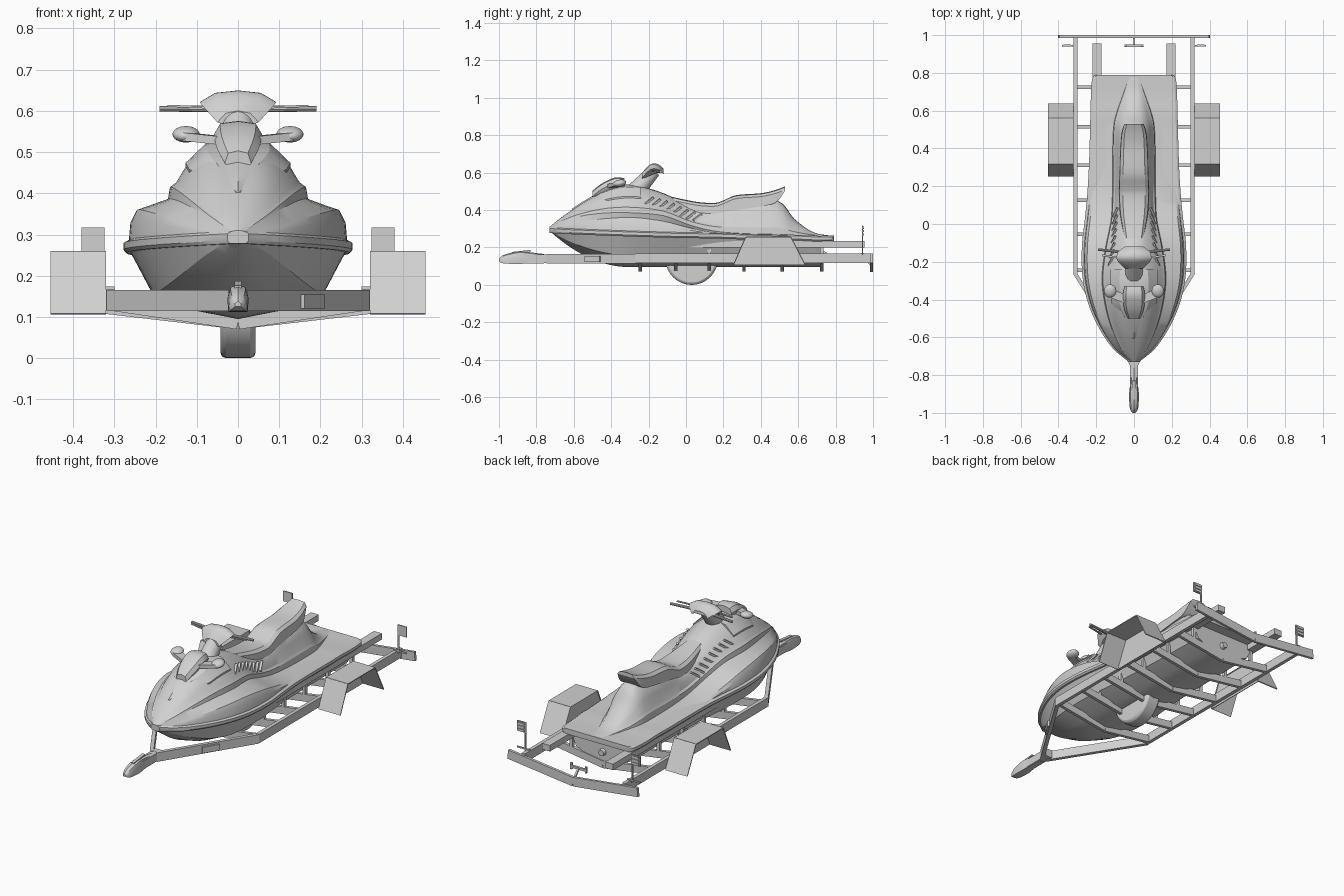
import bpy, bmesh, math
from mathutils import Vector, Matrix

if "Cube" in bpy.data.objects:
    bpy.data.objects.remove(bpy.data.objects["Cube"], do_unlink=True)

grey = bpy.data.materials.new("plain grey")
grey.use_nodes = True
tint = (0.64, 0.64, 0.64, 1)
grey.diffuse_color = tint
grey.node_tree.nodes["Principled BSDF"].inputs["Base Color"].default_value = tint


def finish(name, bm, smooth=True):
    bmesh.ops.recalc_face_normals(bm, faces=bm.faces)
    mesh = bpy.data.meshes.new(name)
    bm.to_mesh(mesh)
    bm.free()
    mesh.materials.append(grey)
    ob = bpy.data.objects.new(name, mesh)
    bpy.context.collection.objects.link(ob)
    if smooth:
        bpy.ops.object.select_all(action='DESELECT')
        ob.select_set(True)
        bpy.context.view_layer.objects.active = ob
        bpy.ops.object.shade_smooth_by_angle(angle=math.radians(28))
    return ob


def spline(rows, steps):
    """Smooth in-between rows through the given stations."""
    out = []
    for i in range(len(rows) - 1):
        a, b = rows[max(i - 1, 0)], rows[i]
        c, d = rows[i + 1], rows[min(i + 2, len(rows) - 1)]
        for k in range(steps):
            t = k / steps
            out.append([q + t / 2 * (r - p + t * (2 * p - 5 * q + 4 * r - s + t * (3 * (q - r) + s - p)))
                        for p, q, r, s in zip(a, b, c, d)])
    return out + [list(rows[-1])]


def loft(name, stations, profile):
    """Skin symmetric cross-sections; profile gives (x, z) from bottom centre to top centre."""
    bm = bmesh.new()
    rings = []
    for row in stations:
        half = profile(row)
        ring = half + [(-x, z) for x, z in half[-2:0:-1]]
        rings.append([bm.verts.new((x, row[0], z)) for x, z in ring])
    n = len(rings[0])
    for a, b in zip(rings, rings[1:]):
        for i in range(n):
            j = (i + 1) % n
            bm.faces.new((a[i], a[j], b[j], b[i]))
    bm.faces.new(rings[0])
    bm.faces.new(rings[-1])
    return finish(name, bm)


def beam(name, a, b, wide, high):
    """Square bar between two points."""
    a, b = Vector(a), Vector(b)
    d = (b - a).normalized()
    up = Vector((0, 1, 0)) if abs(d.z) > 0.95 else Vector((0, 0, 1))
    side = d.cross(up).normalized()
    frame = Matrix((side, d, side.cross(d))).transposed().to_4x4()
    bm = bmesh.new()
    size = Matrix.Diagonal((wide, (b - a).length, high, 1))
    bmesh.ops.create_cube(bm, size=1, matrix=Matrix.Translation((a + b) / 2) @ frame @ size)
    return finish(name, bm, False)


def tube(name, a, b, r1, r2, sides=16):
    a, b = Vector(a), Vector(b)
    turn = (b - a).to_track_quat('Z', 'Y').to_matrix().to_4x4()
    bm = bmesh.new()
    bmesh.ops.create_cone(bm, cap_ends=True, segments=sides, radius1=r1, radius2=r2,
                          depth=(b - a).length, matrix=Matrix.Translation((a + b) / 2) @ turn)
    return finish(name, bm)


def egg(name, centre, size, tilt=0):
    bm = bmesh.new()
    m = Matrix.Translation(centre) @ Matrix.Rotation(tilt, 4, 'X') @ Matrix.Diagonal((*size, 1))
    bmesh.ops.create_uvsphere(bm, u_segments=20, v_segments=12, radius=1, matrix=m)
    return finish(name, bm)


# Watercraft stations: y, half width, gunwale z, shoulder z, body x, body z, top x, top z
craft = spline([
    (-.73, .015, .29, .30, .012, .305, .008, .31),
    (-.66, .10, .285, .315, .07, .34, .03, .365),
    (-.55, .175, .28, .34, .12, .37, .06, .44),
    (-.42, .232, .275, .355, .155, .385, .07, .508),
    (-.28, .262, .27, .36, .17, .385, .07, .532),
    (-.12, .265, .265, .34, .15, .37, .058, .49),
    (.02, .25, .262, .305, .122, .32, .062, .425),
    (.15, .237, .26, .28, .115, .288, .064, .41),
    (.3, .228, .255, .27, .114, .275, .064, .44),
    (.49, .222, .25, .265, .11, .27, .055, .45),
    (.58, .22, .25, .263, .095, .267, .046, .352),
    (.68, .217, .245, .262, .06, .263, .03, .282),
    (.77, .21, .245, .26, .03, .261, .02, .264),
    (.79, .19, .245, .258, .03, .259, .02, .26)], 4)


def keel(y):
    return .095 + .185 * max(0, (-.3 - y) / .42) ** 2


def hull_profile(r):
    y, w, g = r[:3]
    k = min(keel(y), g - .01)
    return [(0, k), (w * .4, k + .12 * (g - k)), (w * .78, k + .36 * (g - k)), (w * .93, k + .8 * (g - k)), (w, g), (0, g)]


def flank(r):
    """Mid-height point on the side of the body."""
    return r[4] * .54 + r[6] * .42, r[5] + .6 * (r[7] - r[5])


def deck_profile(r):
    y, w, g, s, bx, bz, tx, tz = r
    rise = tz - bz
    return [(0, g), (w, g), (w * .98, g + .7 * (s - g)), (w * .93, s), (bx, bz), (bx * .97, bz + .2 * rise),
            (bx * .88, bz + .28 * rise), flank(r),
            (tx, tz - .12 * rise), (tx * .6, tz - .02 * rise), (0, tz)]


def panel_profile(r):
    f = min(1, (r[0] + .63) / .2)
    x, z = flank(r)
    return [(0, r[5]), (x * f, r[5]), (x * 1.05 * f, z), (r[6] * 1.08 * f, r[7] - .1 * (r[7] - r[5]) + .005), (0, r[7] + .006)]


loft("lower_hull", [r for r in craft if r[0] < .74], hull_profile)
loft("deck_and_body", craft, deck_profile)
loft("hood_panel", [r for r in craft if -.62 < r[0] < -.2], panel_profile)
loft("rub_rail", craft, lambda r: [(0, r[2] - .012), (r[1] + .004, r[2] - .012), (r[1] + .011, r[2] - .004),
                                   (r[1] + .011, r[2] + .012), (r[1], r[2] + .018), (0, r[2] + .018)])

# Seat: y, half width, bottom z, top z
seat = spline([(-.08, .045, .42, .472), (.05, .064, .39, .445), (.15, .07, .38, .438), (.2, .07, .39, .452),
               (.27, .068, .4, .48), (.4, .064, .42, .49), (.48, .058, .44, .508), (.53, .045, .505, .527)], 4)
loft("seat", seat, lambda r: [(0, r[2]), (r[1] * 1.15, r[2]), (r[1] * 1.1, r[3] - .018),
                              (r[1] * .85, r[3] - .004), (0, r[3])])

# Instrument hood
cowl = spline([(-.5, .032, .46, .503), (-.45, .052, .48, .542), (-.38, .058, .5, .574), (-.33, .05, .5, .57)], 4)
loft("instrument_hood", cowl, lambda r: [(0, r[2]), (r[1] * .7, r[2]), (r[1], r[3] - .03), (r[1] * .75, r[3] - .006), (0, r[3])])

# Steering column, bar cover and jet nozzle
tube("steering_column", (0, -.27, .5), (0, -.17, .61), .05, .035)
cover = spline([(-.235, .05, .565, .6), (-.19, .09, .585, .645), (-.15, .085, .6, .645), (-.12, .05, .6, .62)], 4)
loft("handlebar_cover", cover, lambda r: [(0, r[2]), (r[1] * .6, r[2]), (r[1], r[3] - .028), (r[1] * .6, r[3] - .006), (0, r[3])])
tube("jet_nozzle", (0, .71, .16), (0, .75, .16), .022, .016)

for s, tag in ((1, "left"), (-1, "right")):
    # Grips, levers and mirrors
    tube(tag + "_grip", (s * .05, -.15, .605), (s * .19, -.135, .605), .008, .007, 10)
    beam(tag + "_lever", (s * .07, -.18, .608), (s * .17, -.165, .612), .01, .005)
    egg(tag + "_mirror", (s * .126, -.355, .543), (.033, .036, .019), .2)
    beam(tag + "_mirror_arm", (s * .04, -.4, .528), (s * .125, -.365, .537), .045, .02)

    # Slanted side louvres following the body
    for i in range(8):
        y = -.2 + .037 * i
        r = min(craft, key=lambda row: abs(row[0] - y))
        x, z = flank(r)
        beam(tag + "_louvre", (s * (x + .018), y - .02, z - .03), (s * (x - .002), y + .025, z + .004), .012, .01)

    # Trailer frame
    beam(tag + "_side_rail", (s * .31, -.27, .142), (s * .31, .99, .142), .02, .05)
    beam(tag + "_front_rail", (s * .31, -.265, .14), (s * .014, -.74, .14), .02, .05)
    beam(tag + "_bunk", (s * .195, -.15, .218), (s * .195, .955, .218), .048, .034)
    for y in (-.245, -.055, .125, .31, .515, .725):
        beam(tag + "_cross_beam", (s * .305, y, .135), (0, y, .09), .018, .04)
        if y > -.2:
            beam(tag + "_bunk_post", (s * .195, y, .115), (s * .195, y, .205), .018, .018)
    beam(tag + "_rear_bar", (s * .4, .992, .142), (0, .992, .095), .015, .05)

    # Bent sheet fender with an inner wall
    line = [(.254, .107), (.32, .257), (.56, .257), (.637, .107)]
    mid = s * .387
    for (y1, z1), (y2, z2) in zip(line, line[1:]):
        beam(tag + "_fender_panel", (mid, y1, z1), (mid, y2, z2), .135, .005)
    bm = bmesh.new()
    wall = bm.faces.new([bm.verts.new((s * .323, y, z)) for y, z in line])
    ext = bmesh.ops.extrude_face_region(bm, geom=[wall])
    bmesh.ops.translate(bm, vec=(s * .004, 0, 0), verts=[v for v in ext["geom"] if isinstance(v, bmesh.types.BMVert)])
    finish(tag + "_fender_wall", bm, False)

    # Rear light boards
    beam(tag + "_light_arm", (s * .3, .944, .17), (s * .38, .944, .17), .006, .008)
    beam(tag + "_light_post", (s * .33, .944, .16), (s * .33, .944, .27), .007, .007)
    beam(tag + "_light_board", (s * .352, .944, .26), (s * .352, .944, .317), .056, .007)
    for k in range(3):
        z = .27 + .018 * k
        beam(tag + "_light_lens", (s * .333, .949, z), (s * .372, .949, z), .005, .012)
    beam(tag + "_plate_post", (s * .045, .944, .135), (s * .045, .944, .17), .01, .01)

beam("plate_holder", (-.05, .944, .15), (.05, .944, .15), .012, .012)
beam("plate_stem", (0, .985, .11), (0, .944, .15), .01, .01)

# Tongue, coupler and centre wheel
beam("tongue", (0, -.7, .14), (0, -.9, .14), .04, .045)
loft("coupler", spline([(-1, .008, .125, .14), (-.975, .022, .115, .16), (-.9, .026, .112, .178), (-.84, .02, .115, .175),
                        (-.76, .02, .115, .165)], 3),
     lambda r: [(0, r[2]), (r[1] * .9, r[2]), (r[1], (r[2] + r[3]) / 2), (r[1] * .7, r[3] - .006), (0, r[3])])
beam("coupler_latch", (0, -.93, .172), (0, -.83, .183), .018, .008)
wheel = tube("centre_wheel", (-.043, .03, .14), (.043, .03, .14), .14, .14, 40)
edge = wheel.modifiers.new("rounded_edge", 'BEVEL')
edge.width, edge.segments = .014, 2
beam("frame_plate", (.15, -.535, .138), (.2, -.455, .138), .026, .034)
